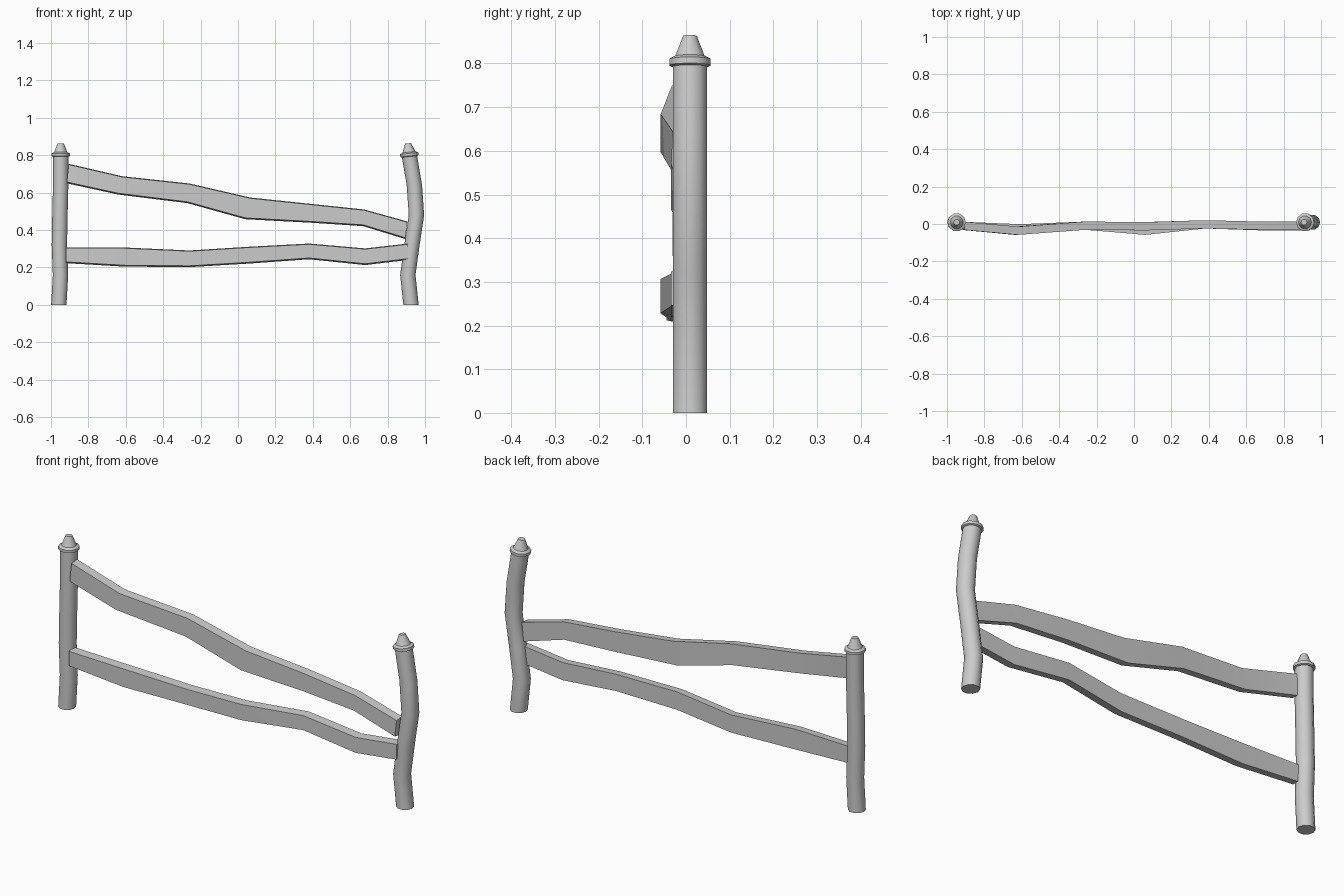
import bpy, bmesh, math
from mathutils import Matrix, Vector

cube = bpy.data.objects.get("Cube")
if cube:
    bpy.data.objects.remove(cube, do_unlink=True)

grey = bpy.data.materials.new("plain_grey")
grey.use_nodes = True
colour = (0.6, 0.6, 0.6, 1)
grey.diffuse_color = colour
grey.node_tree.nodes["Principled BSDF"].inputs["Base Color"].default_value = colour

SIDES = 10
POST_Y = 0.009
POST_R = 0.041


def loft(name, rings):
    """Skin a list of equal-sized point loops and close both ends."""
    bm = bmesh.new()
    loops = [[bm.verts.new(p) for p in ring] for ring in rings]
    n = len(loops[0])
    for a, b in zip(loops, loops[1:]):
        for i in range(n):
            j = (i + 1) % n
            bm.faces.new((a[i], a[j], b[j], b[i]))
    bm.faces.new(loops[0][::-1])
    bm.faces.new(loops[-1])
    bmesh.ops.recalc_face_normals(bm, faces=bm.faces)
    mesh = bpy.data.meshes.new(name)
    bm.to_mesh(mesh)
    bm.free()
    mesh.materials.append(grey)
    obj = bpy.data.objects.new(name, mesh)
    bpy.context.collection.objects.link(obj)
    bpy.ops.object.select_all(action='DESELECT')
    obj.select_set(True)
    bpy.context.view_layer.objects.active = obj
    bpy.ops.object.shade_smooth_by_angle(angle=math.radians(40))
    return obj


def circle(x, z, r, tilt=0.0, lift=0.0):
    """Ring round a post axis, tilted about y at height z."""
    turn = Matrix.Rotation(tilt, 3, 'Y')
    pts = []
    for i in range(SIDES):
        a = math.tau * i / SIDES
        p = turn @ Vector((r * math.cos(a), r * math.sin(a), lift))
        pts.append(p + Vector((x, POST_Y, z)))
    return pts


def post(side, path, tilt):
    # Crooked shaft
    rings = [circle(x, z, POST_R, tilt if z > 0.75 else 0) for x, z in path]
    loft(side + "_post", rings)
    # Collared, blunt cone cap
    x, z = path[-1]
    cap = [(0.040, -0.008), (0.049, -0.004), (0.049, 0.010),
           (0.035, 0.017), (0.016, 0.064)]
    loft(side + "_post_cap", [circle(x, z, r, tilt, h) for r, h in cap])


post("right", [(-0.958, 0), (-0.949, 0.16), (-0.955, 0.32), (-0.952, 0.48),
               (-0.948, 0.64), (-0.948, 0.80)], 0)
post("left", [(0.925, 0), (0.908, 0.16), (0.93, 0.32), (0.954, 0.48),
              (0.943, 0.64), (0.916, 0.80)], math.radians(-6))


def rail(name, stations):
    """Each station: x at top, x at bottom, top z, bottom z, front y."""
    rings = []
    for xt, xb, top, bottom, front in stations:
        back = front + 0.044
        rings.append([(xb, front, bottom + 0.007), (xt, front, top - 0.004),
                      (xt, back, top), (xb, back, bottom)])
    loft(name, rings)


rail("upper_rail", [
    (-0.905, -0.915, 0.754, 0.650, -0.032),
    (-0.62, -0.64, 0.688, 0.590, -0.058),
    (-0.26, -0.27, 0.649, 0.544, -0.031),
    (0.065, 0.04, 0.574, 0.458, -0.034),
    (0.38, 0.38, 0.541, 0.440, -0.024),
    (0.675, 0.67, 0.510, 0.421, -0.031),
    (0.905, 0.895, 0.446, 0.352, -0.031)])

rail("lower_rail", [
    (-0.92, -0.92, 0.307, 0.223, -0.032),
    (-0.61, -0.61, 0.307, 0.205, -0.045),
    (-0.26, -0.26, 0.291, 0.202, -0.031),
    (0.06, 0.06, 0.311, 0.221, -0.058),
    (0.38, 0.38, 0.328, 0.244, -0.024),
    (0.68, 0.68, 0.302, 0.213, -0.034),
    (0.908, 0.908, 0.328, 0.240, -0.034)])
